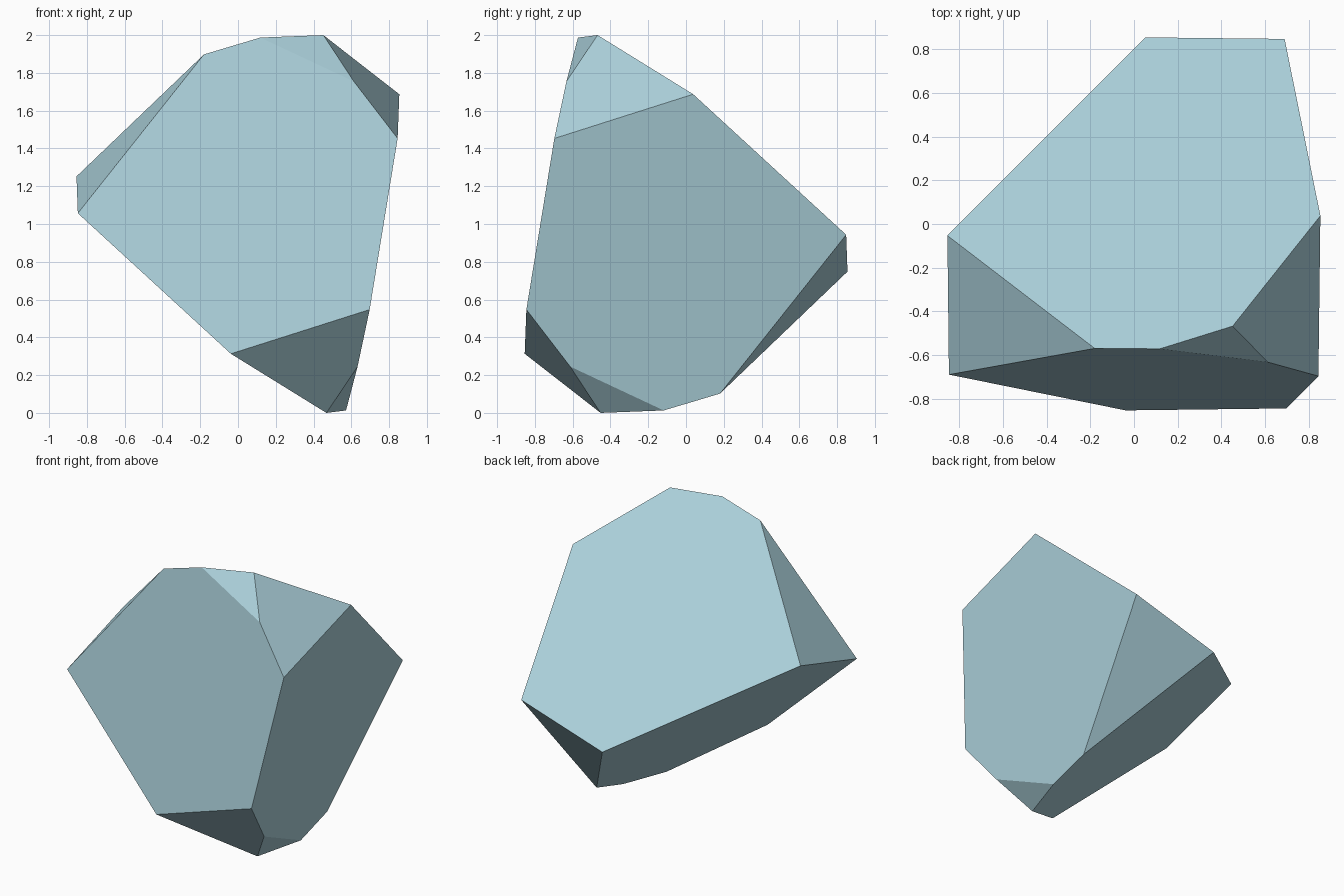
import bpy
import bmesh
from mathutils import Vector

cube = bpy.data.objects.get("Cube")
if cube:
    bpy.data.objects.remove(cube, do_unlink=True)

# Pale blue stone material
mat = bpy.data.materials.new("pale_blue_stone")
color = (0.40, 0.62, 0.69, 1.0)
mat.diffuse_color = color
mat.use_nodes = True
bsdf = next(n for n in mat.node_tree.nodes if n.type == 'BSDF_PRINCIPLED')
bsdf.inputs["Base Color"].default_value = color
bsdf.inputs["Roughness"].default_value = 0.8

# Upper half of the corners, measured from the rock's centre
upper = [
    (-0.855, -0.053, 0.252),   # 0 left tip, back
    (-0.848, -0.690, 0.057),   # 1 left tip, front
    (-0.180, -0.570, 0.898),   # 2 top ridge, left
    (0.118, -0.572, 0.987),    # 3 top ridge, middle
    (0.452, -0.468, 1.000),    # 4 peak
    (0.613, -0.633, 0.755),    # 5 chip below the peak
    (0.845, -0.697, 0.453),    # 6 shoulder, front
    (0.854, 0.038, 0.687),     # 7 shoulder, back
]
# The lower half is the upper half turned 180 degrees about a diagonal axis
lower = [(-y, -x, -z) for x, y, z in upper]

# Five facets; indices 8 and up are the turned corners
facets = [
    (0, 1, 2),                   # left chip
    (0, 2, 3, 4, 7, 9, 8),       # large top facet
    (1, 2, 3, 5, 6, 14, 15),     # large front facet
    (3, 4, 5),                   # small peak chip
    (4, 5, 6, 7),                # shoulder chip
]

bm = bmesh.new()
verts = [bm.verts.new(Vector(p) + Vector((0, 0, 1))) for p in upper + lower]
for facet in facets:
    bm.faces.new([verts[i] for i in facet])
    bm.faces.new([verts[i ^ 8] for i in facet])   # matching turned facet
bmesh.ops.recalc_face_normals(bm, faces=bm.faces[:])

mesh = bpy.data.meshes.new("faceted_rock")
bm.to_mesh(mesh)
bm.free()
mesh.materials.append(mat)
rock = bpy.data.objects.new("faceted_rock", mesh)
bpy.context.scene.collection.objects.link(rock)
